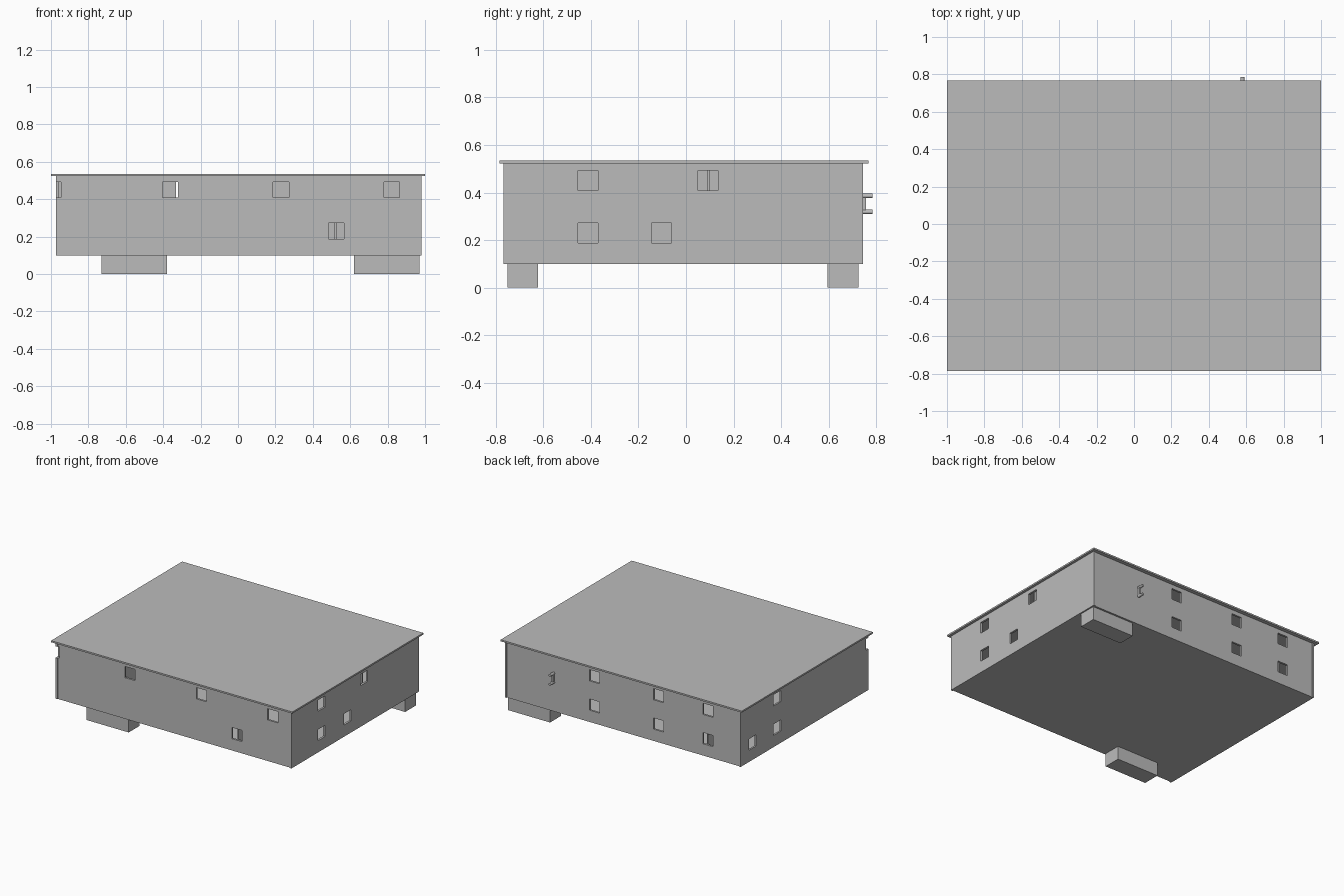
import bpy, bmesh, math
from mathutils import Matrix, Vector

if "Cube" in bpy.data.objects:
    bpy.data.objects.remove(bpy.data.objects["Cube"])

grey = bpy.data.materials.new("plain_grey")
grey.diffuse_color = (0.5, 0.5, 0.5, 1)
grey.use_nodes = True
grey.node_tree.nodes["Principled BSDF"].inputs["Base Color"].default_value = grey.diffuse_color


def finish(name, bm):
    mesh = bpy.data.meshes.new(name)
    bm.to_mesh(mesh)
    bm.free()
    mesh.materials.append(grey)
    ob = bpy.data.objects.new(name, mesh)
    bpy.context.collection.objects.link(ob)
    return ob


def add_box(bm, x0, x1, y0, y1, z0, z1):
    size = Vector((x1 - x0, y1 - y0, z1 - z0))
    mid = Vector((x0 + x1, y0 + y1, z0 + z1)) / 2
    bmesh.ops.create_cube(bm, size=1, matrix=Matrix.Translation(mid) @ Matrix.Diagonal(size).to_4x4())


def box(name, *extent):
    bm = bmesh.new()
    add_box(bm, *extent)
    return finish(name, bm)


# Window centres along each wall (position, height)
LOW, HIGH, HALF = 0.23, 0.45, 0.042
front = [(-0.362, HIGH), (0.23, HIGH), (0.822, HIGH), (0.525, LOW)]
back = [(x, z) for x in (0.24, -0.29, -0.70) for z in (LOW, HIGH)]
right = [(-0.412, HIGH), (-0.412, LOW), (0.093, HIGH), (-0.103, LOW)]
left = [(0.31, HIGH), (0.31, LOW), (0.605, LOW)]

# Hidden cutter made of all window openings
bm = bmesh.new()
for walls, y in ((front, -0.755), (back, 0.733)):
    for x, z in walls:
        add_box(bm, x - HALF, x + HALF, y - 0.05, y + 0.05, z - HALF, z + HALF)
for walls, x in ((right, 0.972), (left, -0.967)):
    for y, z in walls:
        add_box(bm, x - 0.05, x + 0.05, y - HALF, y + HALF, z - HALF, z + HALF)
# notch in the front left corner
add_box(bm, -1.01, -0.945, -0.80, -0.742, HIGH - HALF, HIGH + HALF)
cutter = finish("window_cutter", bm)
cutter.hide_render = True
cutter.hide_viewport = True
cutter.display_type = 'WIRE'

# Outer walls, side walls overlap the ends of the front and back walls
Z0, Z1 = 0.10, 0.523
for name, extent in (
        ("front_wall", (-0.961, 0.966, -0.762, -0.747)),
        ("back_wall", (-0.961, 0.966, 0.724, 0.739)),
        ("left_wall", (-0.974, -0.961, -0.768, 0.744)),
        ("right_wall", (0.966, 0.981, -0.768, 0.744))):
    wall = box(name, *extent, Z0, Z1)
    cut = wall.modifiers.new("windows", 'BOOLEAN')
    cut.operation = 'DIFFERENCE'
    cut.solver = 'EXACT'
    cut.object = cutter

# Floors and overhanging flat roof
box("ground_floor", -0.961, 0.966, -0.747, 0.724, 0.10, 0.112)
box("upper_floor", -0.961, 0.966, -0.747, 0.724, 0.305, 0.317)
box("roof", -1, 1, -0.785, 0.767, 0.523, 0.535)

# Thin room partitions seen through the windows
box("lower_front_partition", 0.517, 0.527, -0.747, 0.0, 0.112, 0.305)
box("lower_back_partition", -0.69, -0.68, 0.0, 0.724, 0.112, 0.305)
box("upper_front_partition", -0.425, -0.415, -0.747, 0.0, 0.317, 0.523)
box("upper_side_partition", 0.0, 0.966, 0.088, 0.098, 0.317, 0.523)

# Two support blocks under opposite corners
box("front_left_support", -0.73, -0.38, -0.752, -0.622, 0, 0.10)
box("back_right_support", 0.62, 0.97, 0.595, 0.725, 0, 0.10)

# Small pull on the back wall: two round pegs and a narrow link
bm = bmesh.new()
for z in (0.319, 0.386):
    bmesh.ops.create_cone(bm, cap_ends=True, segments=12, radius1=0.01, radius2=0.01, depth=0.052,
                          matrix=Matrix.Translation((0.58, 0.759, z)) @ Matrix.Rotation(math.pi / 2, 4, 'X'))
add_box(bm, 0.574, 0.586, 0.735, 0.758, 0.325, 0.38)
finish("back_pull", bm)
